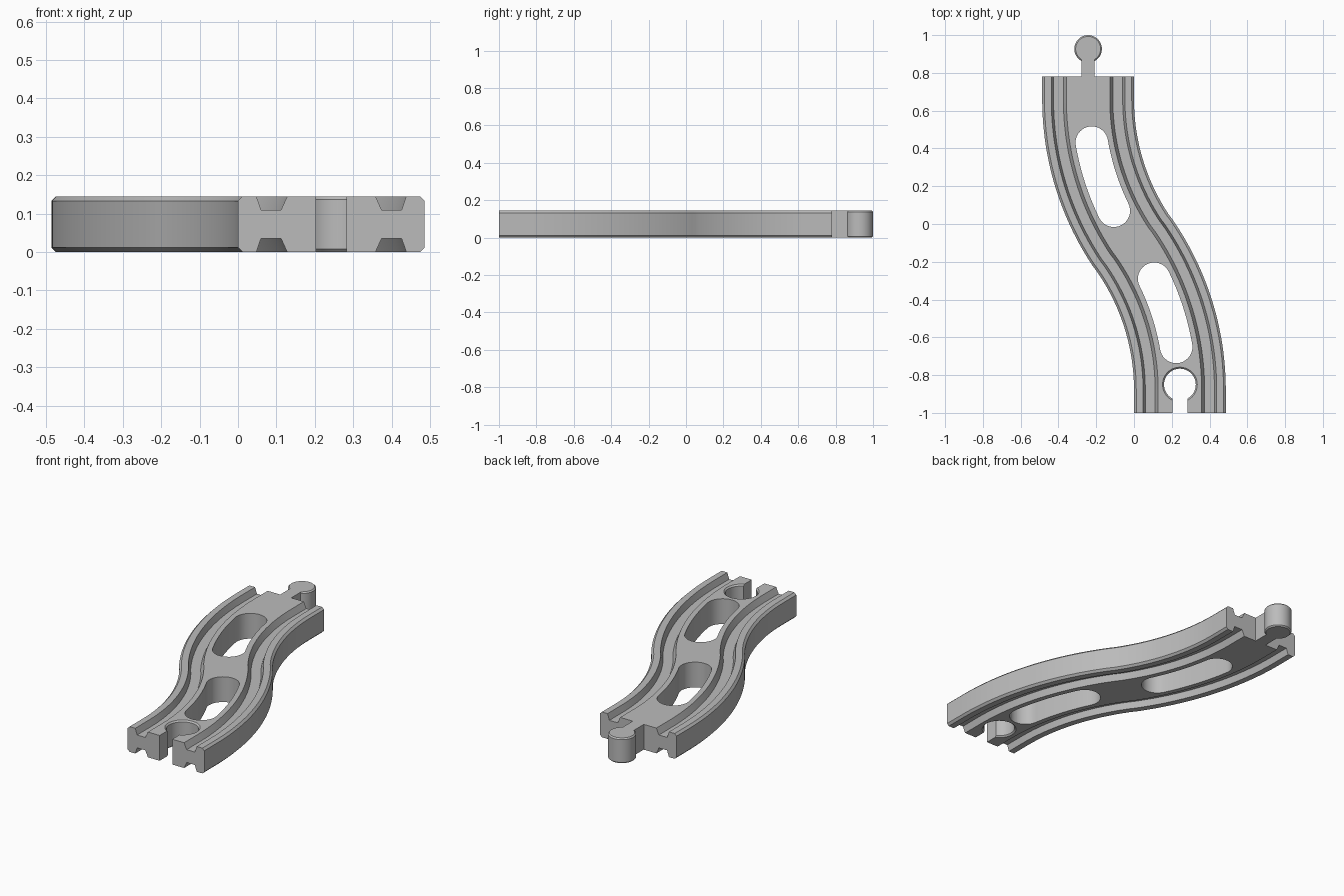
import bpy
import bmesh
from math import sin, cos, pi, radians, asin
from mathutils import Vector, Matrix

cube = bpy.data.objects.get("Cube")
if cube:
    bpy.data.objects.remove(cube)

HEIGHT = 0.145
HALF = 0.243            # half width, also the sideways offset of each end
MID_Y = -0.11           # the track is point symmetric about (0, MID_Y)
STRAIGHT = 0.12
RADIUS = 1.346
SWEEP = asin(0.77 / RADIUS)
ARC_CENTRE = Vector((HALF - RADIUS, -1 + STRAIGHT))
TURN = Matrix.Rotation(pi, 2)
PIVOT = Vector((0, MID_Y))

grey = bpy.data.materials.new("light_grey")
grey.use_nodes = True
colour = (0.5, 0.5, 0.5, 1)
grey.diffuse_color = colour
grey.node_tree.nodes["Principled BSDF"].inputs["Base Color"].default_value = colour


def half_turn(p):
    return PIVOT + TURN @ (p - PIVOT)


def arc_point(angle, offset=0):
    return ARC_CENTRE + (RADIUS + offset) * Vector((cos(angle), sin(angle)))


def loft(name, rings):
    """Skin a list of closed rings and cap both ends."""
    bm = bmesh.new()
    loops = [[bm.verts.new(p) for p in ring] for ring in rings]
    n = len(loops[0])
    for a, b in zip(loops, loops[1:]):
        for i in range(n):
            j = (i + 1) % n
            bm.faces.new((a[i], a[j], b[j], b[i]))
    bm.faces.new(loops[0])
    bm.faces.new(loops[-1])
    bmesh.ops.recalc_face_normals(bm, faces=bm.faces)
    mesh = bpy.data.meshes.new(name)
    bm.to_mesh(mesh)
    bm.free()
    mesh.materials.append(grey)
    obj = bpy.data.objects.new(name, mesh)
    bpy.context.collection.objects.link(obj)
    return obj


def prism(name, outline, low, high):
    return loft(name, [[(p[0], p[1], z) for p in outline] for z in (low, high)])


def disc(name, x, y, levels, sides=64):
    """Round solid from (radius, z) levels."""
    return loft(name, [[(x + r * cos(2 * pi * i / sides), y + r * sin(2 * pi * i / sides), z)
                        for i in range(sides)] for r, z in levels])


def box_outline(x, half, y0, y1):
    return [(x - half, y0), (x + half, y0), (x + half, y1), (x - half, y1)]


def combine(body, tool, operation):
    mod = body.modifiers.new(tool.name, 'BOOLEAN')
    mod.object, mod.operation, mod.solver = tool, operation, 'EXACT'
    bpy.context.view_layer.objects.active = body
    bpy.ops.object.modifier_apply(modifier=mod.name)
    bpy.data.objects.remove(tool)


# Cross-section: chamfered slab with a pair of wheel grooves on each side
quarter = [(0.115, 0.0725), (0.131, 0.037), (0.183, 0.037), (0.195, 0.0725),
           (0.231, 0.0725), (HALF, 0.0605)]
right_half = quarter + [(x, -z) for x, z in reversed(quarter)]
section = right_half + [(-x, -z) for x, z in right_half]

# S-shaped path: straight end, arc, then the same turned half round
STEPS = 28
path = [(Vector((HALF, -1)), 0)]
path += [(arc_point(SWEEP * i / STEPS), SWEEP * i / STEPS) for i in range(STEPS + 1)]
path += [(half_turn(p), a) for p, a in reversed(path[:-1])]
track = loft("track", [[(p.x + o * cos(a), p.y + o * sin(a), HEIGHT / 2 + z)
                        for o, z in section] for p, a in path])

# Two long curved openings
R = 0.086
A0, A1 = radians(9.8), radians(26)
slot = []
for i in range(15):
    slot.append(arc_point(A0 + (A1 - A0) * i / 14, R))
for i in range(1, 20):
    t = A1 + pi * i / 20
    slot.append(arc_point(A1) + R * Vector((cos(t), sin(t))))
for i in range(15):
    slot.append(arc_point(A1 + (A0 - A1) * i / 14, -R))
for i in range(1, 20):
    t = A0 + pi + pi * i / 20
    slot.append(arc_point(A0) + R * Vector((cos(t), sin(t))))
combine(track, prism("front_slot", slot, -0.1, 0.3), 'DIFFERENCE')
combine(track, prism("back_slot", [half_turn(p) for p in slot], -0.1, 0.3), 'DIFFERENCE')

# Socket in the front end, with a chamfered rim
rim = [(0.102, -0.01), (0.084, 0.008), (0.084, HEIGHT - 0.008), (0.102, HEIGHT + 0.01)]
combine(track, disc("socket", HALF, -0.85, rim), 'DIFFERENCE')
combine(track, prism("socket_gap", box_outline(HALF, 0.04, -1.1, -0.85), -0.1, 0.3), 'DIFFERENCE')

# Peg on the back end
combine(track, prism("peg_neck", box_outline(-HALF, 0.035, 0.74, 0.92), 0, HEIGHT), 'UNION')
head = [(0.066, 0), (0.073, 0.007), (0.073, HEIGHT - 0.007), (0.066, HEIGHT)]
combine(track, disc("peg_head", -HALF, 0.927, head), 'UNION')

bpy.ops.object.select_all(action='DESELECT')
track.select_set(True)
bpy.context.view_layer.objects.active = track
bpy.ops.object.shade_smooth_by_angle(angle=radians(25))
